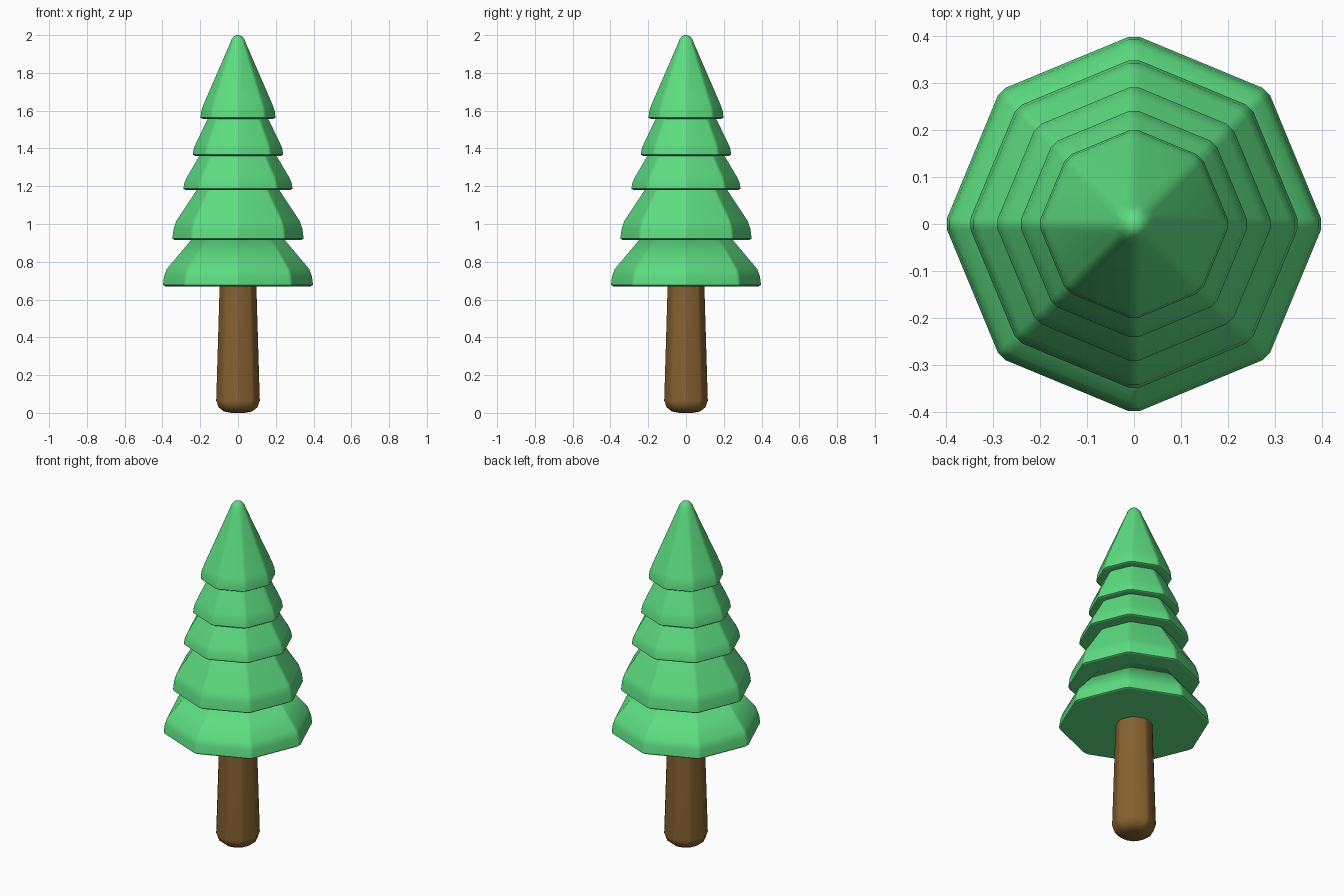
import bpy, bmesh, math
from mathutils import Vector

cube = bpy.data.objects.get("Cube")
if cube:
    bpy.data.objects.remove(cube, do_unlink=True)

SIDES = 8


def make_material(name, rgb):
    mat = bpy.data.materials.new(name)
    mat.use_nodes = True
    mat.diffuse_color = (*rgb, 1)
    bsdf = next(n for n in mat.node_tree.nodes if n.type == 'BSDF_PRINCIPLED')
    bsdf.inputs["Base Color"].default_value = (*rgb, 1)
    bsdf.inputs["Roughness"].default_value = 0.8
    return mat


def ring_points(radius, z, soft):
    """Octagon with each corner cut by a narrow chamfer."""
    corners = [Vector((radius * math.cos(a), radius * math.sin(a), z))
               for a in (math.tau * i / SIDES for i in range(SIDES))]
    cut = min(soft / (radius * 0.765), 0.3)
    points = []
    for i, c in enumerate(corners):
        points.append(c.lerp(corners[i - 1], cut))
        points.append(c.lerp(corners[(i + 1) % SIDES], cut))
    return points


def octagon_lathe(name, profile, mat, soft=0.012):
    """Loft octagonal rings through (radius, height) pairs and cap both ends."""
    bm = bmesh.new()
    rings = [[bm.verts.new(p) for p in ring_points(r, z, soft)] for r, z in profile]
    for low, high in zip(rings, rings[1:]):
        for i in range(len(low)):
            j = (i + 1) % len(low)
            bm.faces.new((low[i], low[j], high[j], high[i]))
    bm.faces.new(rings[0][::-1])
    bm.faces.new(rings[-1])
    mesh = bpy.data.meshes.new(name)
    bm.to_mesh(mesh)
    bm.free()
    mesh.materials.append(mat)
    obj = bpy.data.objects.new(name, mesh)
    bpy.context.collection.objects.link(obj)
    bpy.ops.object.select_all(action='DESELECT')
    obj.select_set(True)
    bpy.context.view_layer.objects.active = obj
    bpy.ops.object.shade_smooth_by_angle(angle=math.radians(50))
    # Broad faces stay flat while the narrow chamfers blend
    weighted = obj.modifiers.new("flat_faces", 'WEIGHTED_NORMAL')
    weighted.keep_sharp = True
    return obj


leaf = make_material("leaf_green", (0.11, 0.73, 0.22))
bark = make_material("bark_brown", (0.24, 0.12, 0.03))

# Trunk with a rounded foot
octagon_lathe("trunk", [(0.04, 0), (0.08, 0.008), (0.108, 0.03), (0.12, 0.065),
                        (0.104, 0.6), (0.1, 0.75)], bark)

# Foliage tiers: bottom height, rim radius, top height, top radius
tiers = [(0.67, 0.402, 0.93, 0.24),
         (0.915, 0.352, 1.2, 0.21),
         (1.18, 0.294, 1.38, 0.197),
         (1.36, 0.244, 1.575, 0.155)]
for n, (z, r, top_z, top_r) in enumerate(tiers, 1):
    height = top_z - z
    octagon_lathe(f"foliage_tier_{n}",
                  [(r - 0.012, z), (r, z + 0.008), (r - 0.006, z + 0.2 * height),
                   (r - 0.02, z + 0.35 * height), (top_r, top_z)], leaf)

# Crown cone with a rounded tip
octagon_lathe("foliage_crown",
              [(0.19, 1.555), (0.203, 1.563), (0.199, 1.6), (0.186, 1.635),
               (0.047, 1.955), (0.038, 1.977), (0.024, 1.993), (0.008, 2.0)], leaf)
